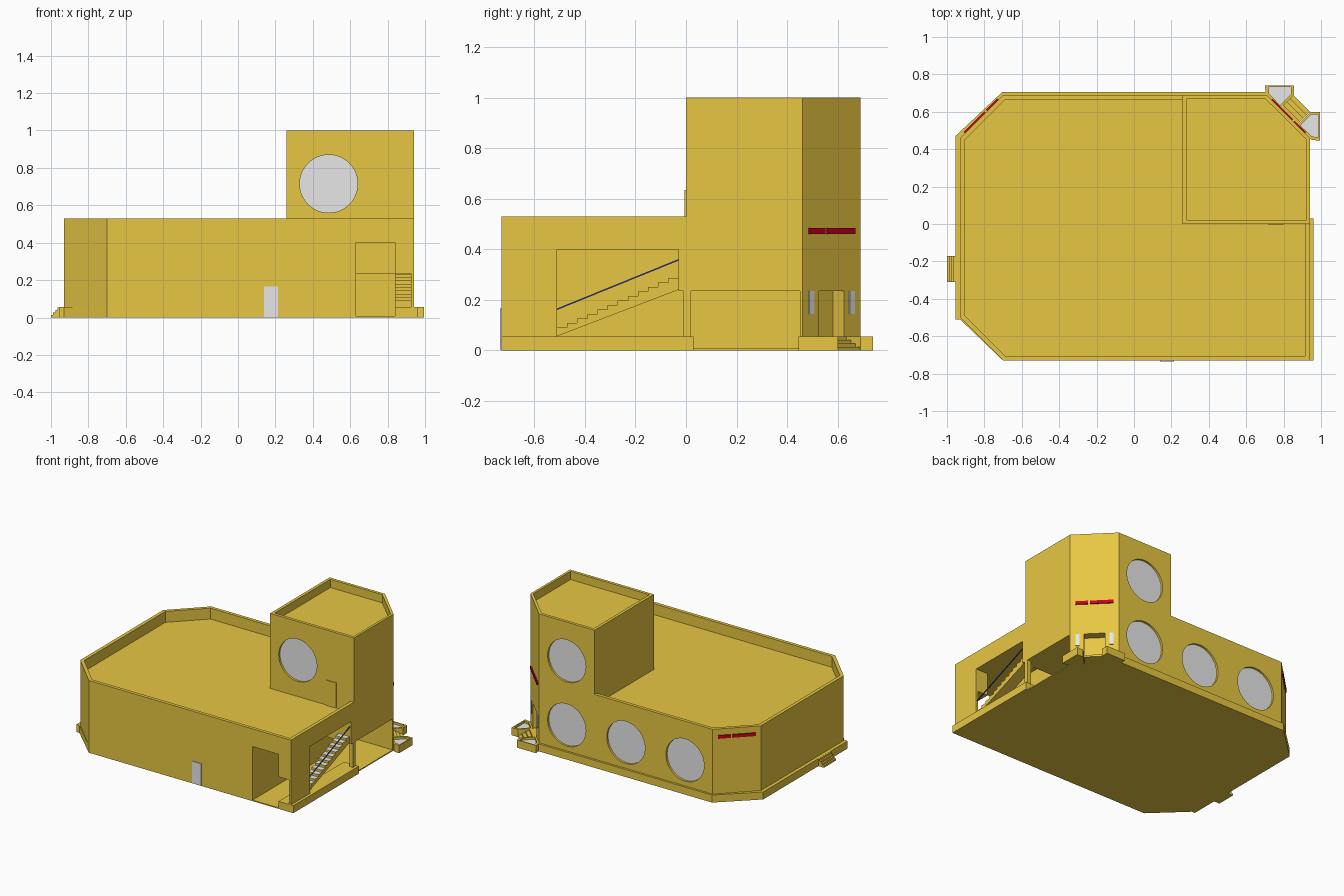
import bpy, bmesh, math
from mathutils import Vector, Matrix

if "Cube" in bpy.data.objects:
    bpy.data.objects.remove(bpy.data.objects["Cube"])


def material(name, rgb):
    m = bpy.data.materials.new(name)
    m.diffuse_color = (*rgb, 1)
    m.use_nodes = True
    m.node_tree.nodes["Principled BSDF"].inputs["Base Color"].default_value = m.diffuse_color
    return m


YELLOW = material("yellow_wall", (0.80, 0.57, 0.055))
GREY = material("grey_glass", (0.80, 0.80, 0.80))
RED = material("red_sign", (0.60, 0.0, 0.01))
BLUE = material("blue_rail", (0.04, 0.06, 0.50))


def sweep(name, pts, vec, mat=YELLOW):
    """Extrude a flat polygon of 3D points along vec."""
    bm = bmesh.new()
    face = bm.faces.new([bm.verts.new(p) for p in pts])
    out = bmesh.ops.extrude_face_region(bm, geom=[face])
    bmesh.ops.translate(bm, vec=vec, verts=[v for v in out["geom"] if isinstance(v, bmesh.types.BMVert)])
    bmesh.ops.recalc_face_normals(bm, faces=bm.faces)
    me = bpy.data.meshes.new(name)
    bm.to_mesh(me)
    bm.free()
    me.materials.append(mat)
    ob = bpy.data.objects.new(name, me)
    bpy.context.collection.objects.link(ob)
    return ob


def prism(name, pts, z0, z1, mat=YELLOW):
    return sweep(name, [(x, y, z0) for x, y in pts], (0, 0, z1 - z0), mat)


def box(name, x0, x1, y0, y1, z0, z1, mat=YELLOW):
    return prism(name, [(x0, y0), (x1, y0), (x1, y1), (x0, y1)], z0, z1, mat)


def disc(name, x, y, z, r, depth, mat=YELLOW):
    pts = [(x + r * math.cos(a), y, z + r * math.sin(a))
           for a in (i * math.tau / 48 for i in range(48))]
    return sweep(name, pts, (0, depth, 0), mat)


def cut(target, cutter):
    """Subtract cutter from target and remove it."""
    mod = target.modifiers.new("cut", 'BOOLEAN')
    mod.operation, mod.solver, mod.object = 'DIFFERENCE', 'EXACT', cutter
    dg = bpy.context.evaluated_depsgraph_get()
    dg.update()
    me = bpy.data.meshes.new_from_object(target.evaluated_get(dg))
    target.modifiers.clear()
    target.data = me
    bpy.data.objects.remove(cutter)


def corner_box(name, centre, angle, t0, t1, n0, n1, z0, z1, mat=YELLOW):
    """Box placed on a chamfered corner: t along the wall, n outwards."""
    ob = box(name, t0, t1, n0, n1, z0, z1, mat)
    ob.data.transform(Matrix.Translation((*centre, 0)) @ Matrix.Rotation(angle, 4, 'Z'))
    return ob


# plinth
plinth = prism("plinth", [(-0.955, -0.51), (-0.93, -0.51), (-0.70, -0.73), (0.96, -0.73),
                          (0.96, 0.03), (0.94, 0.03), (0.94, 0.46), (0.71, 0.69),
                          (0.71, 0.705), (-0.705, 0.705), (-0.955, 0.47)], 0, 0.055)
cut(plinth, box("cutter", 0.63, 0.84, -0.8, 0.1, 0.008, 0.1))
cut(plinth, box("cutter", 0.63, 1.0, 0.03, 0.45, 0.008, 0.1))

# main hall with sunken roof
hall = prism("main_hall", [(-0.93, -0.50), (-0.70, -0.73), (0.94, -0.73), (0.94, 0.46),
                           (0.71, 0.69), (-0.70, 0.69), (-0.93, 0.46)], 0.055, 0.53)
cut(hall, prism("cutter", [(-0.905, -0.49), (-0.69, -0.705), (0.915, -0.705), (0.915, 0.0),
                           (0.26, 0.0), (0.26, 0.665), (-0.69, 0.665), (-0.905, 0.45)], 0.45, 0.6))

# drive-through and stair openings
for x1, y0, y1, top in [(0.84, -0.8, -0.03, 0.40), (1.0, -0.51, -0.03, 0.40),
                        (0.925, -0.8, -0.50, 0.235), (1.0, -0.04, 0.45, 0.235)]:
    cut(hall, box("cutter", 0.63, x1, y0, y1, 0, top))

# tower with sunken roof
tower = prism("tower", [(0.26, 0.0), (0.94, 0.0), (0.94, 0.46), (0.71, 0.69), (0.26, 0.69)], 0.53, 1.0)
cut(tower, prism("cutter", [(0.282, 0.022), (0.922, 0.022), (0.922, 0.452),
                            (0.703, 0.668), (0.282, 0.668)], 0.94, 1.1))

# round windows: recess plus glass
R = 0.155
for wall, x, y, z, inward in [(tower, 0.485, 0.0, 0.715, 1), (tower, 0.485, 0.69, 0.715, -1),
                              (hall, 0.485, 0.69, 0.245, -1), (hall, 0.005, 0.69, 0.245, -1),
                              (hall, -0.475, 0.69, 0.245, -1)]:
    cut(wall, disc("cutter", x, y - 0.05 * inward, z, R, 0.07 * inward))
    disc("round_window", x, y + 0.02 * inward, z, R, -0.005 * inward, GREY)

# doors on the front
box("front_door", 0.14, 0.215, -0.735, -0.729, 0.003, 0.165, GREY)
box("roof_door", 0.72, 0.80, -0.006, 0.001, 0.45, 0.635)

# corner entrance: doorway, side windows, signs
RIGHT, LEFT, Q = (0.825, 0.575), (-0.815, 0.575), math.pi / 4
cut(hall, corner_box("cutter", RIGHT, -Q, -0.07, 0.07, -0.06, 0.1, 0.0, 0.235))
for s in (-1, 1):
    corner_box("entrance_window", RIGHT, -Q, s * 0.113 - 0.014, s * 0.113 + 0.014,
               -0.002, 0.004, 0.145, 0.235, GREY)
for c, a in ((RIGHT, -Q), (LEFT, Q)):
    for t0, t1 in ((-0.127, 0.028), (0.042, 0.127)):
        corner_box("sign_plate", c, a, t0, t1, -0.001, 0.008, 0.461, 0.484, RED)

# entrance steps
for i in range(4):
    corner_box("entrance_step", RIGHT, -Q, -0.064, 0.064, 0.025 * i, 0.025 * (i + 1),
               0, 0.055 - 0.0135 * i)

# planters either side of the steps
shape = [(0.70, 0.74), (0.855, 0.74), (0.855, 0.69), (0.78, 0.615), (0.705, 0.695)]
mid = Vector((0.785, 0.703))
inner = [tuple(mid + (Vector(p) - mid) * 0.78) for p in shape]
for flip in (False, True):
    outer_pts, inner_pts = ([(y + 0.255, x - 0.255) if flip else (x, y) for x, y in s]
                            for s in (shape, inner))
    planter = prism("planter", outer_pts, 0, 0.056)
    cut(planter, prism("cutter", inner_pts, 0.035, 0.1))
    prism("planter_fill", inner_pts, 0.034, 0.04, GREY)

# side steps on the left
for i in range(4):
    box("side_step", -1.0 + 0.012 * i, -0.95, -0.31, -0.17, 0.0135 * i, 0.0135 * (i + 1))

# open staircase: saw-tooth profile with grey treads
N, Y0, DY, DZ = 12, -0.51, 0.04, 0.0178
profile = [(0.84, -0.03, 0.24), (0.84, Y0, 0.056)]
for i in range(N):
    z = 0.076 + DZ * (i + 1) - 0.004
    profile += [(0.84, Y0 + DY * i, z), (0.84, Y0 + DY * (i + 1), z)]
stairs = sweep("staircase", profile, (0.085, 0, 0))
stairs.data.materials.append(GREY)
for f in stairs.data.polygons:
    f.material_index = 1 if f.normal.z > 0.9 else 0

# handrail and porch post
sweep("handrail", [(0.925, -0.51, 0.16), (0.925, -0.03, 0.355),
                   (0.925, -0.03, 0.361), (0.925, -0.51, 0.166)], (0.006, 0, 0), BLUE)
box("porch_post", 0.91, 0.94, -0.01, 0.02, 0.055, 0.235)
